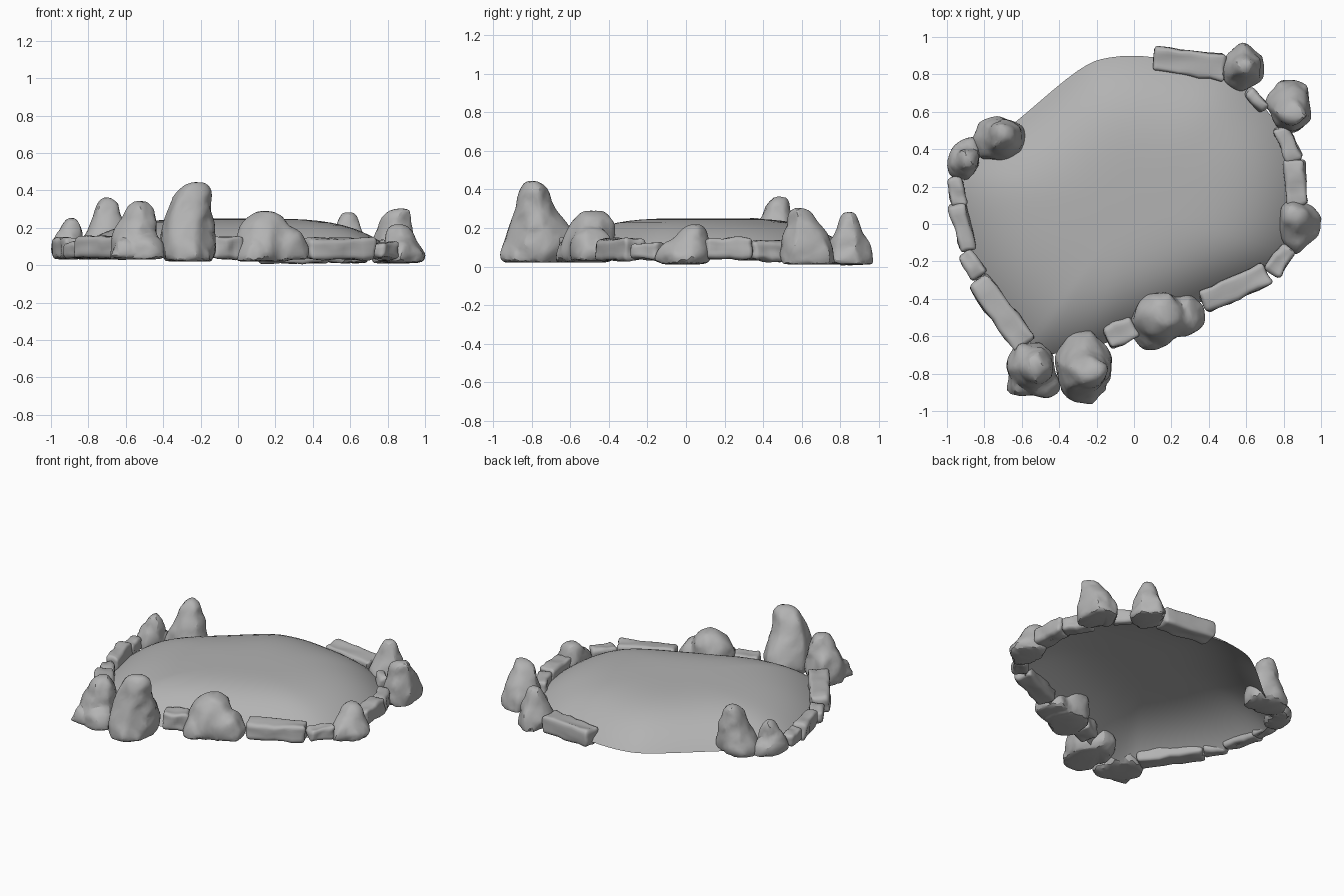
import bpy, bmesh, math, random
from mathutils import Vector, noise

if "Cube" in bpy.data.objects:
    bpy.data.objects.remove(bpy.data.objects["Cube"])

random.seed(4)
stone = bpy.data.materials.new("grey_stone")
stone.diffuse_color = (.45, .45, .45, 1)
stone.use_nodes = True
stone.node_tree.nodes["Principled BSDF"].inputs["Base Color"].default_value = stone.diffuse_color


def finish(name, bm, angle=38, facets=0):
    bmesh.ops.recalc_face_normals(bm, faces=bm.faces)
    me = bpy.data.meshes.new(name)
    bm.to_mesh(me)
    bm.free()
    ob = bpy.data.objects.new(name, me)
    bpy.context.collection.objects.link(ob)
    bpy.ops.object.select_all(action='DESELECT')
    bpy.context.view_layer.objects.active = ob
    ob.select_set(True)
    if facets:
        # Fuse the lobes into one stone, chisel it into facets, soften the edges
        m = ob.modifiers.new("fuse", 'REMESH')
        m.mode, m.voxel_size = 'VOXEL', .01
        m = ob.modifiers.new("chisel", 'DECIMATE')
        bpy.context.view_layer.update()
        m.ratio = .03 * facets
        m = ob.modifiers.new("soften", 'SUBSURF')
        m.levels = m.render_levels = 1
        for m in list(ob.modifiers):
            bpy.ops.object.modifier_apply(modifier=m.name)
    ob.data.materials.append(stone)
    bpy.ops.object.shade_smooth_by_angle(angle=math.radians(angle))
    return ob


def spline(pts, i, t, closed=False):
    # Catmull-Rom interpolation over tuples of any length
    n = len(pts)
    g = (lambda k: pts[k % n]) if closed else (lambda k: pts[min(max(k, 0), n - 1)])
    return [0.5 * (2 * b + (c - a) * t + (2 * a - 5 * b + 4 * c - d) * t * t
                   + (3 * b - a - 3 * c + d) * t ** 3)
            for a, b, c, d in zip(g(i - 1), g(i), g(i + 1), g(i + 2))]


# Water surface: open shallow dome over a freeform outline
outline = [(-.82, .38), (-.58, .59), (-.3, .82), (-.13, .89), (.12, .89), (.48, .81),
           (.7, .62), (.83, .4), (.87, .15), (.82, -.1), (.68, -.26), (.35, -.42),
           (0, -.57), (-.25, -.67), (-.5, -.69), (-.62, -.6), (-.8, -.33), (-.9, -.05), (-.92, .2)]
rim = [spline(outline, i, k / 4, True) for i in range(len(outline)) for k in range(4)]
bm = bmesh.new()
cx, cy = 0, .1
rings = []
for j in range(1, 19):
    r = math.sin(j / 18 * math.pi / 2)
    z = .04 + .21 * (1 - r ** 4)
    rings.append([bm.verts.new((cx + (x - cx) * r, cy + (y - cy) * r, z)) for x, y in rim])
top = bm.verts.new((cx, cy, .25))
n = len(rim)
for k in range(n):
    bm.faces.new((top, rings[0][k], rings[0][(k + 1) % n]))
    for a, b in zip(rings, rings[1:]):
        bm.faces.new((a[k], b[k], b[(k + 1) % n], a[(k + 1) % n]))
finish("water_dome", bm, 60)


def lobe(bm, prof, seg=28, sub=4):
    # Chiselled loft; each section is (z, x min, x max, y min, y max)
    planes = [((k + random.uniform(-.3, .3)) * math.tau / 7, random.uniform(.93, 1.03),
               random.uniform(-.25, .25)) for k in range(7)]
    secs = [spline(prof, i, k / sub) for i in range(len(prof) - 1) for k in range(sub)]
    secs.append(prof[-1])
    rings = []
    for j, (z, x0, x1, y0, y1) in enumerate(secs):
        h = j / (len(secs) - 1) - .5
        ring = []
        for s in range(seg):
            a = math.tau * s / seg
            r = 1.1
            for pa, d, t in planes:
                c = math.cos(a - pa)
                if c > .2:
                    r = min(r, (d - t * h) / c)
            p = Vector(((x0 + x1) / 2 + (x1 - x0) / 2 * r * math.cos(a),
                        (y0 + y1) / 2 + (y1 - y0) / 2 * r * math.sin(a), z))
            w = noise.noise(p * 16) * .018 + .002
            ring.append(bm.verts.new(p + Vector((math.cos(a), math.sin(a), 0)) * w))
        rings.append(ring)
    for a, b in zip(rings, rings[1:]):
        for s in range(seg):
            bm.faces.new((a[s], a[(s + 1) % seg], b[(s + 1) % seg], b[s]))
    bm.faces.new(rings[0])
    bm.faces.new(rings[-1])


def boulder(name, *lobes):
    bm = bmesh.new()
    for prof in lobes:
        lobe(bm, prof)
    finish(name, bm, 24, 1)


def lump(x, y, rx, ry, z0, z1):
    # Rounded stone for clusters
    return [(z0 + (z1 - z0) * h, x - rx * f, x + rx * f, y - ry * f, y + ry * f)
            for h, f in ((0, .93), (.15, 1), (.5, .93), (.8, .74), (1, .42))]


# Tall rocks and clusters
boulder("tall_front_rock",
        [(.02, -.40, -.13, -.93, -.62), (.09, -.43, -.11, -.94, -.58), (.2, -.41, -.12, -.91, -.62),
         (.31, -.37, -.14, -.88, -.69), (.38, -.34, -.145, -.87, -.71), (.42, -.3, -.15, -.85, -.74),
         (.445, -.25, -.17, -.83, -.77)],
        lump(-.27, -.87, .11, .09, .03, .17))
boulder("front_left_rock",
        lump(-.55, -.76, .13, .13, .03, .26), lump(-.525, -.76, .09, .095, .17, .345),
        lump(-.61, -.86, .07, .06, .04, .14), lump(-.48, -.86, .09, .07, .03, .16))
boulder("front_middle_rock",
        [(.02, .01, .27, -.64, -.38), (.08, .0, .29, -.65, -.37), (.18, .01, .28, -.62, -.37),
         (.25, .05, .24, -.58, -.39), (.29, .1, .18, -.54, -.44)],
        lump(.27, -.49, .1, .11, .03, .2), lump(.09, -.59, .085, .085, .02, .15))
boulder("right_rock",
        [(.01, .79, .98, -.11, .12), (.06, .78, .995, -.13, .13), (.12, .78, .95, -.09, .12),
         (.18, .79, .93, -.03, .11), (.22, .83, .9, .01, .08)],
        lump(.86, -.07, .07, .08, .02, .13))
boulder("back_right_rock",
        [(.01, .72, .94, .5, .76), (.08, .71, .95, .5, .76), (.17, .74, .94, .52, .73),
         (.24, .76, .925, .53, .67), (.28, .79, .92, .54, .64), (.305, .84, .91, .55, .61)],
        lump(.84, .69, .1, .075, .01, .17))
boulder("back_rock",
        [(.01, .48, .69, .73, .96), (.07, .47, .69, .72, .96), (.15, .5, .67, .76, .93),
         (.22, .53, .65, .79, .9), (.26, .54, .64, .8, .89), (.285, .56, .62, .82, .87)])
boulder("left_rock",
        [(.03, -.84, -.6, .34, .56), (.09, -.85, -.59, .33, .57), (.17, -.81, -.6, .35, .56),
         (.26, -.78, -.62, .39, .55), (.33, -.76, -.64, .42, .54), (.365, -.73, -.67, .45, .52)])
boulder("far_left_rock",
        lump(-.91, .335, .08, .09, .03, .19), lump(-.895, .345, .062, .068, .12, .255),
        lump(-.88, .395, .07, .06, .03, .14), lump(-.935, .29, .055, .055, .04, .14))


def slab(name, x0, y0, x1, y1, width, z0, z1):
    # Rough kerb stone between two end points
    d = Vector((x1 - x0, y1 - y0, 0))
    size = Vector((d.length + .012, width + .01, z1 - z0 + .006))
    ang = math.atan2(d.y, d.x)
    bm = bmesh.new()
    bmesh.ops.create_cube(bm, size=1)
    for v in bm.verts:
        v.co = Vector([c * s + random.uniform(-.007, .007) for c, s in zip(v.co, size)])
    bmesh.ops.bevel(bm, geom=bm.edges[:], offset=.022, segments=3, affect='EDGES', profile=.5)
    long_edges = [e for e in bm.edges if e.calc_length() > .028]
    bmesh.ops.subdivide_edges(bm, edges=long_edges, cuts=5, use_grid_fill=True)
    mid = Vector(((x0 + x1) / 2, (y0 + y1) / 2, (z0 + z1) / 2))
    for v in bm.verts:
        q = Vector((v.co.x * math.cos(ang) - v.co.y * math.sin(ang),
                    v.co.x * math.sin(ang) + v.co.y * math.cos(ang), v.co.z)) + mid
        v.co = q + noise.noise_vector(q * 15) * .012
    finish(name, bm, 45)


# Kerb stones around the edge
slabs = [(.11, .88, .48, .835, .125, .01, .12), (.61, .71, .7, .62, .06, .04, .13),
         (.78, .51, .86, .34, .08, .03, .13), (.85, .34, .875, .1, .1, .04, .15),
         (.83, -.13, .73, -.26, .09, .04, .12), (.37, -.415, .71, -.265, .11, .03, .14),
         (-.14, -.61, 0, -.55, .11, .04, .15), (-.83, -.31, -.58, -.64, .12, .04, .15),
         (-.91, -.16, -.82, -.28, .075, .04, .12), (-.95, .1, -.885, -.14, .08, .04, .14),
         (-.955, .24, -.94, .1, .07, .04, .13)]
for i, s in enumerate(slabs):
    slab(f"kerb_stone_{i + 1}", *s)
